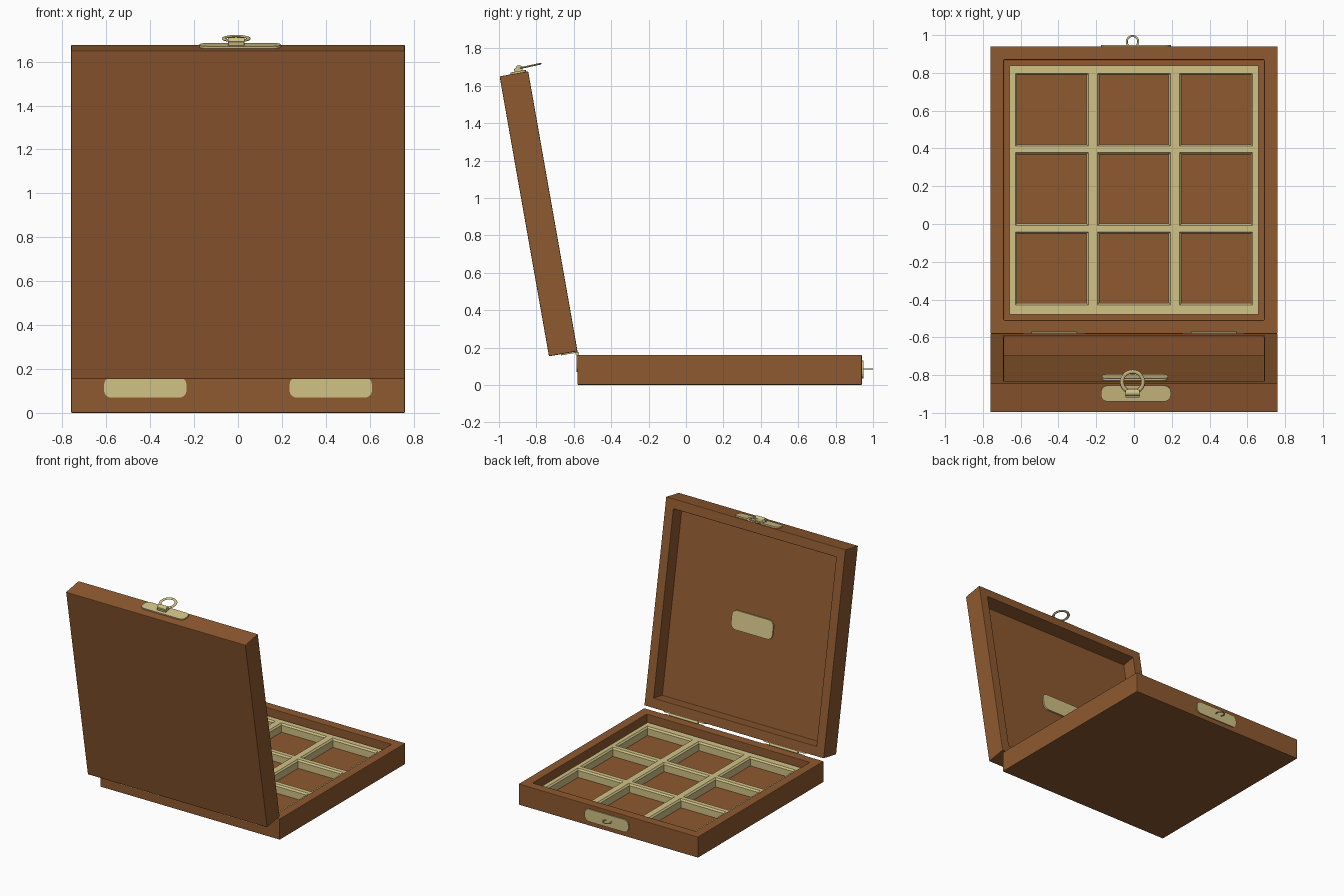
import bpy, bmesh, math
from mathutils import Matrix, Vector

if "Cube" in bpy.data.objects:
    bpy.data.objects.remove(bpy.data.objects["Cube"])

def material(name, rgb):
    m = bpy.data.materials.new(name)
    m.diffuse_color = (*rgb, 1)
    m.use_nodes = True
    m.node_tree.nodes["Principled BSDF"].inputs["Base Color"].default_value = m.diffuse_color
    return m

WOOD = material("brown_wood", (0.270, 0.100, 0.029))
CREAM = material("pale_brass", (0.640, 0.540, 0.240))

def T(x, y, z):
    return Matrix.Translation((x, y, z))

def R(deg, axis):
    return Matrix.Rotation(math.radians(deg), 4, axis)

def finish(bm, name, mat, matrix, smooth=False):
    bmesh.ops.recalc_face_normals(bm, faces=bm.faces)
    me = bpy.data.meshes.new(name)
    bm.to_mesh(me)
    bm.free()
    me.materials.append(mat)
    ob = bpy.data.objects.new(name, me)
    ob.matrix_world = matrix
    bpy.context.collection.objects.link(ob)
    if smooth:
        bpy.ops.object.select_all(action='DESELECT')
        ob.select_set(True)
        bpy.context.view_layer.objects.active = ob
        bpy.ops.object.shade_smooth_by_angle(angle=math.radians(40))
    return ob

def block(bm, w, h, t):
    bmesh.ops.create_cube(bm, size=1, matrix=Matrix.Diagonal((w, h, t, 1)))

def sink(bm, faces, depth):
    """Push faces straight down, making vertical walls."""
    res = bmesh.ops.extrude_discrete_faces(bm, faces=faces)
    for f in res['faces']:
        bmesh.ops.translate(bm, verts=f.verts, vec=(0, 0, -depth))
    return res['faces']

def case_half(name, thick, depth, matrix):
    """Square case half, opening at local z = 0."""
    bm = bmesh.new()
    block(bm, 1.52, 1.52, thick)
    bmesh.ops.translate(bm, verts=bm.verts, vec=(0, 0, -thick / 2))
    top = [f for f in bm.faces if f.normal.z > 0.9]
    bmesh.ops.inset_region(bm, faces=top, thickness=0.10)
    sink(bm, top, depth)
    ob = finish(bm, name, WOOD, matrix)
    b = ob.modifiers.new("soft_edges", 'BEVEL')
    b.width, b.segments = 0.004, 2

def plate(name, w, h, t, r, matrix):
    """Plate with rounded corners, facing local z."""
    bm = bmesh.new()
    block(bm, w, h, t)
    up = [e for e in bm.edges
          if abs((e.verts[0].co - e.verts[1].co).z) > t / 2]
    bmesh.ops.bevel(bm, geom=up, offset=r, segments=5, profile=0.5, affect='EDGES')
    return finish(bm, name, CREAM, matrix)

def rod(name, radius, length, matrix):
    bm = bmesh.new()
    bmesh.ops.create_cone(bm, cap_ends=True, segments=16, radius1=radius,
                          radius2=radius, depth=length, matrix=R(90, 'Y'))
    return finish(bm, name, CREAM, matrix, True)

def ring(name, major, minor, flat, matrix):
    bm = bmesh.new()
    n, k = 32, 10
    g = [[bm.verts.new(((major + minor * math.cos(b)) * math.cos(a),
                        (major + minor * math.cos(b)) * math.sin(a),
                        minor * flat * math.sin(b)))
          for b in (2 * math.pi * j / k for j in range(k))]
         for a in (2 * math.pi * i / n for i in range(n))]
    for i in range(n):
        for j in range(k):
            i2, j2 = (i + 1) % n, (j + 1) % k
            bm.faces.new((g[i][j], g[i2][j], g[i2][j2], g[i][j2]))
    return finish(bm, name, CREAM, matrix, True)

# Case halves: flat base, lid leaning back ten degrees
LID = T(0, -0.58, 0.18) @ R(100, 'X')            # y up the lid, z outward
INNER = LID @ T(0, 0.76, 0) @ R(180, 'Y')        # z toward the inside
case_half("base_case", 0.16, 0.11, T(0, 0.18, 0.16))
case_half("lid_case", 0.155, 0.107, INNER)

# Compartment tray: grid of nine chamfered pockets
bm = bmesh.new()
xs = [-0.66] + [c + s * 0.193 for c in (-0.435, 0, 0.435) for s in (-1, 1)] + [0.66]
ys = [-0.48] + [c + s * 0.193 for c in (-0.235, 0.185, 0.605) for s in (-1, 1)] + [0.84]
grid = [[bm.verts.new((x, y, 0.115)) for y in ys] for x in xs]
pockets = []
for i in range(7):
    for j in range(7):
        f = bm.faces.new((grid[i][j], grid[i + 1][j], grid[i + 1][j + 1], grid[i][j + 1]))
        if i % 2 and j % 2:
            pockets.append(f)
bm.normal_update()
bmesh.ops.inset_individual(bm, faces=pockets, thickness=0.014, depth=-0.012)
holes = sink(bm, pockets, 0.053)
bmesh.ops.delete(bm, geom=holes, context='FACES_ONLY')
bmesh.ops.remove_doubles(bm, verts=bm.verts, dist=0.0001)
finish(bm, "compartment_tray", CREAM, Matrix())

# Plate fixed inside the lid
plate("lid_inner_plate", 0.35, 0.14, 0.012, 0.04, INNER @ T(-0.005, 0, -0.102))

# Hinges: one leaf on each half plus a pin
for side, label in ((-1, "left"), (1, "right")):
    x = side * 0.4225
    plate("hinge_base_leaf_" + label, 0.375, 0.09, 0.009, 0.03,
          T(x, -0.582, 0.115) @ R(90, 'X'))
    plate("hinge_lid_leaf_" + label, 0.375, 0.09, 0.009, 0.03,
          LID @ T(x, -0.002, 0.046) @ R(-90, 'X'))
    rod("hinge_pin_" + label, 0.010, 0.24, T(x, -0.582, 0.168))

# Clasp on the free edge of the lid
plate("clasp_plate", 0.37, 0.085, 0.012, 0.035,
      LID @ T(0.01, 1.524, 0.053) @ R(-90, 'X'))
plate("clasp_bracket", 0.075, 0.045, 0.022, 0.004,
      LID @ T(-0.008, 1.535, 0.05) @ R(-90, 'X'))
rod("clasp_barrel", 0.018, 0.075, T(-0.008, -0.893, 1.692))
ring("clasp_loop", 0.056, 0.010, 0.5, T(-0.008, -0.836, 1.705) @ R(12, 'X'))

# Catch on the free edge of the base
plate("catch_plate", 0.37, 0.095, 0.012, 0.035, T(0.01, 0.942, 0.082) @ R(-90, 'X'))
ring("catch_loop", 0.030, 0.005, 0.7, T(-0.008, 0.965, 0.085))
